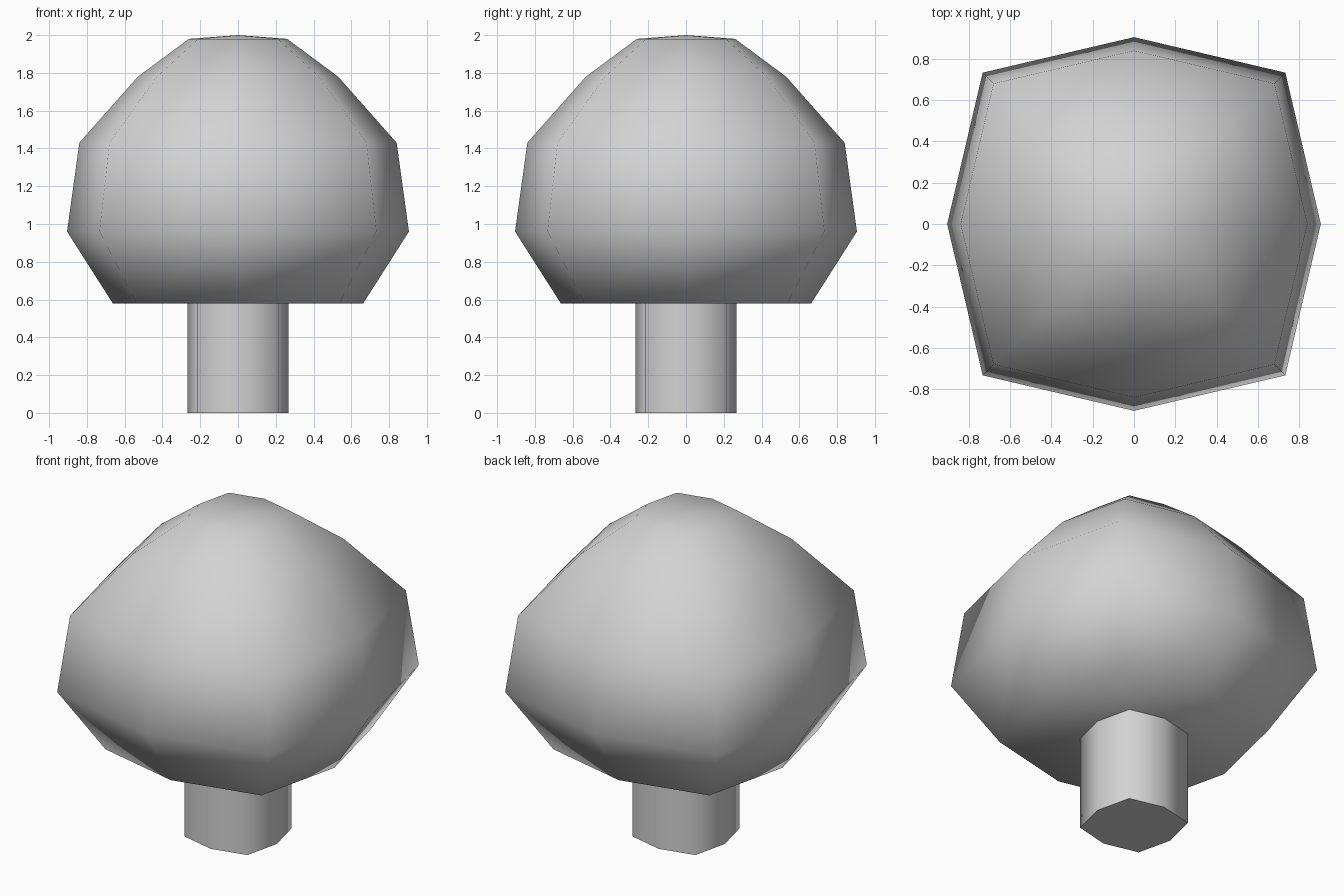
import bpy
import bmesh
import math

cube = bpy.data.objects.get("Cube")
if cube:
    bpy.data.objects.remove(cube, do_unlink=True)

grey = bpy.data.materials.new("light grey")
grey.use_nodes = True
GREY = (0.65, 0.65, 0.65, 1)
grey.diffuse_color = GREY
grey.node_tree.nodes["Principled BSDF"].inputs["Base Color"].default_value = GREY

CORNER = 0.81 * math.sqrt(2)  # diagonal radius relative to axis radius


def stacked_rings(name, profile, tip=None):
    """Loft squarish octagons through (radius, height) pairs, closing both ends."""
    bm = bmesh.new()
    rings = []
    for radius, z in profile:
        ring = []
        for i in range(8):
            r = radius * (CORNER if i % 2 else 1)
            a = i * math.pi / 4
            ring.append(bm.verts.new((r * math.cos(a), r * math.sin(a), z)))
        rings.append(ring)
    for low, high in zip(rings, rings[1:]):
        for i in range(8):
            j = (i + 1) % 8
            bm.faces.new((low[i], low[j], high[j], high[i]))
    bm.faces.new(rings[0][::-1])
    if tip is None:
        bm.faces.new(rings[-1])
    else:
        peak = bm.verts.new((0, 0, tip))
        for i in range(8):
            bm.faces.new((rings[-1][i], rings[-1][(i + 1) % 8], peak))
    for f in bm.faces:
        f.smooth = True
    mesh = bpy.data.meshes.new(name)
    bm.to_mesh(mesh)
    bm.free()
    mesh.materials.append(grey)
    obj = bpy.data.objects.new(name, mesh)
    bpy.context.collection.objects.link(obj)
    return obj


# Rounded canopy, smooth all over
stacked_rings("canopy", [(0.663, 0.58), (0.905, 0.96), (0.84, 1.43),
                         (0.53, 1.78), (0.26, 1.98)], tip=2.0)

# Trunk with a sharp rim around its flat ends
trunk = stacked_rings("trunk", [(0.267, 0), (0.267, 0.6)])
bpy.ops.object.select_all(action='DESELECT')
trunk.select_set(True)
bpy.context.view_layer.objects.active = trunk
bpy.ops.object.shade_smooth_by_angle(angle=math.radians(75))
